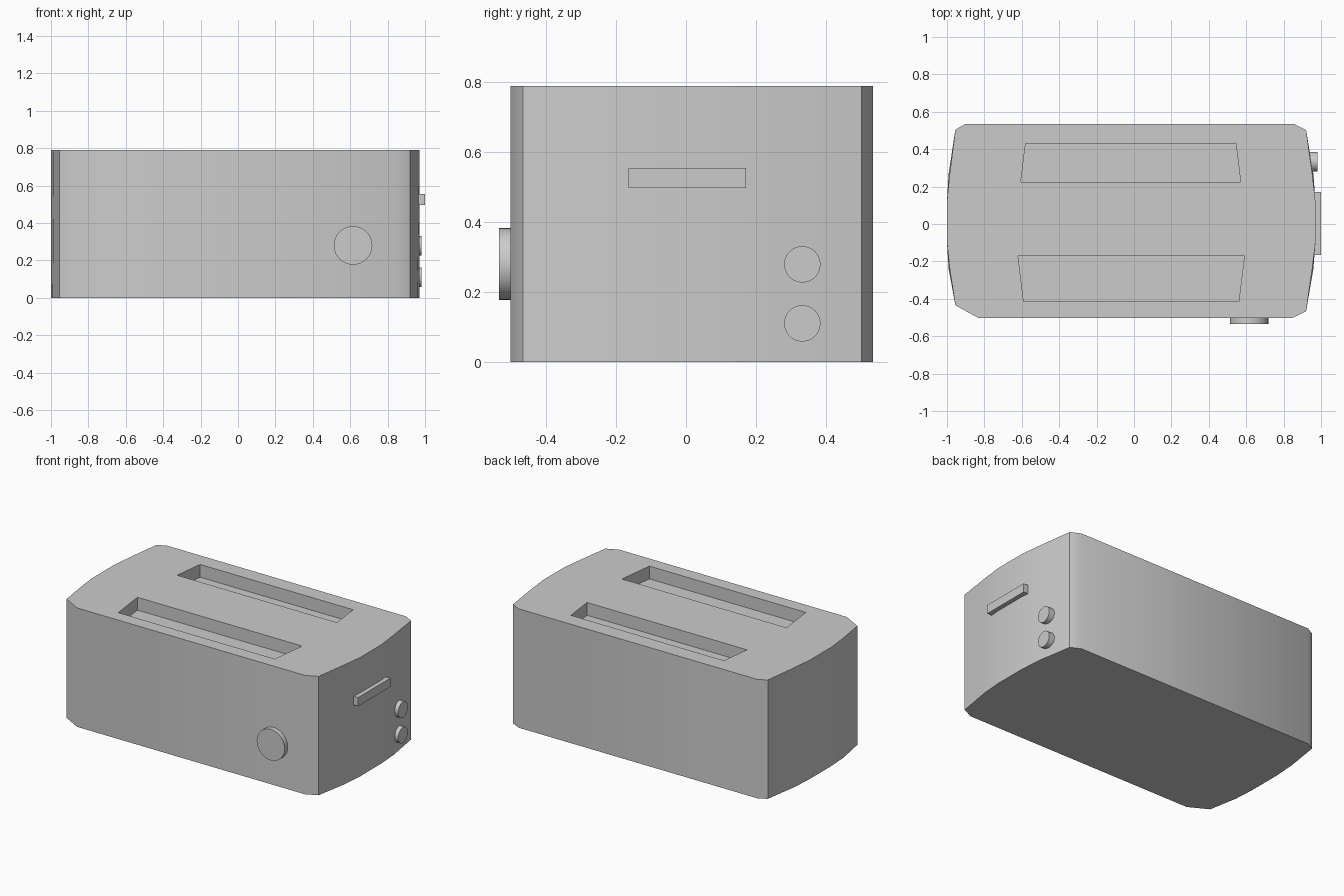
import bpy, bmesh, math
from mathutils import Matrix

if "Cube" in bpy.data.objects:
    bpy.data.objects.remove(bpy.data.objects["Cube"])


def prism(name, outline, z0, z1, spread=0.0):
    """Extrude an outline upward; spread widens the lower end flanks a little."""
    bm = bmesh.new()
    low = [bm.verts.new((x + (math.copysign(spread, x) if 0.15 < abs(y) < 0.4 else 0), y, z0))
           for x, y in outline]
    high = [bm.verts.new((x, y, z1)) for x, y in outline]
    bm.faces.new(low)
    bm.faces.new(high)
    n = len(outline)
    for i in range(n):
        j = (i + 1) % n
        bm.faces.new((low[i], low[j], high[j], high[i]))
    return finish(name, bm)


def finish(name, bm):
    bmesh.ops.recalc_face_normals(bm, faces=bm.faces[:])
    mesh = bpy.data.meshes.new(name)
    bm.to_mesh(mesh)
    bm.free()
    obj = bpy.data.objects.new(name, mesh)
    bpy.context.collection.objects.link(obj)
    return obj


def select(obj):
    bpy.ops.object.select_all(action='DESELECT')
    obj.select_set(True)
    bpy.context.view_layer.objects.active = obj


def disc(name, centre, radius, depth, axis):
    """Round button whose axis runs along x or y."""
    bm = bmesh.new()
    turn = Matrix.Rotation(math.pi / 2, 4, 'Y' if axis == 'x' else 'X')
    bmesh.ops.create_cone(bm, cap_ends=True, segments=32, radius1=radius, radius2=radius,
                          depth=depth, matrix=Matrix.Translation(centre) @ turn)
    obj = finish(name, bm)
    select(obj)
    bpy.ops.object.shade_smooth_by_angle(angle=math.radians(30))
    return obj


# Body with bowed ends and clipped corners
body = prism("body", [
    (-0.83, -0.503), (0.845, -0.503), (0.92, -0.467), (0.953, -0.24), (0.97, -0.10),
    (0.97, 0.12), (0.953, 0.27), (0.92, 0.503), (0.855, 0.535), (-0.90, 0.535),
    (-0.955, 0.505), (-0.985, 0.27), (-1.0, 0.12), (-1.0, -0.10), (-0.985, -0.24),
    (-0.955, -0.435)], 0.0, 0.79, 0.006)

# Two shallow bread slots cut into the top
slots = {
    "back_slot_cutter": [(-0.605, 0.225), (0.57, 0.225), (0.545, 0.43), (-0.58, 0.43)],
    "front_slot_cutter": [(-0.59, -0.415), (0.56, -0.415), (0.59, -0.17), (-0.62, -0.17)],
}
for name, outline in slots.items():
    cutter = prism(name, outline, 0.705, 0.9)
    cutter.hide_render = True
    mod = body.modifiers.new(name, 'BOOLEAN')
    mod.operation = 'DIFFERENCE'
    mod.solver = 'EXACT'
    mod.object = cutter
    select(body)
    bpy.ops.object.modifier_apply(modifier=mod.name)
    bpy.data.objects.remove(cutter)
select(body)
bpy.ops.object.shade_smooth_by_angle(angle=math.radians(30))

# Browning dial on the front
disc("front_dial", (0.615, -0.515, 0.28), 0.103, 0.04, 'y')

# Two buttons on the right end
for name, z in (("upper_button", 0.279), ("lower_button", 0.11)):
    disc(name, (0.955, 0.333, z), 0.052, 0.05, 'x')

# Lever on the right end
prism("lever", [(0.95, -0.165), (0.999, -0.165), (0.999, 0.172), (0.95, 0.172)], 0.497, 0.555)
